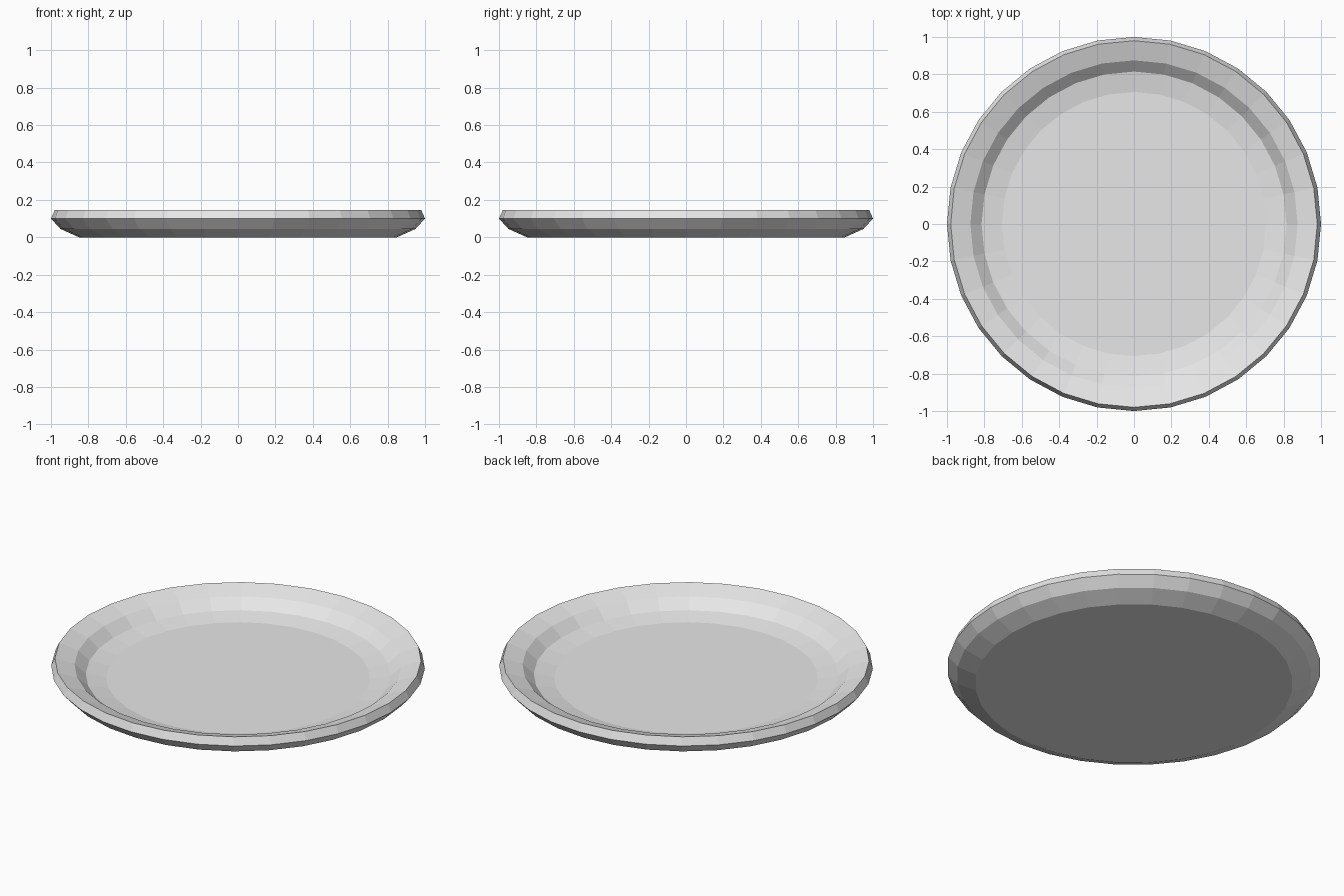
import bpy, bmesh
from math import cos, sin, tau

cube = bpy.data.objects.get("Cube")
if cube:
    bpy.data.objects.remove(cube, do_unlink=True)

SIDES = 32

# Plate glaze
glaze = bpy.data.materials.new("light grey glaze")
glaze.use_nodes = True
GREY = (0.8, 0.8, 0.8, 1)
glaze.diffuse_color = GREY
glaze.node_tree.nodes["Principled BSDF"].inputs["Base Color"].default_value = GREY

# Cross-section (radius, height) from the underside, over the rim, to the well
profile = [(0.85, 0), (0.95, 0.045), (1, 0.1), (0.98, 0.145),
           (0.875, 0.11), (0.815, 0.056), (0.706, 0.036)]

# Turn the cross-section into faceted bands, capped by the base and the well
bm = bmesh.new()
rings = [[bm.verts.new((r * cos(tau * i / SIDES), r * sin(tau * i / SIDES), z))
          for i in range(SIDES)] for r, z in profile]
for low, high in zip(rings, rings[1:]):
    for i in range(SIDES):
        j = (i + 1) % SIDES
        bm.faces.new((low[i], low[j], high[j], high[i]))
bm.faces.new(rings[0][::-1])
bm.faces.new(rings[-1])
bmesh.ops.recalc_face_normals(bm, faces=bm.faces)

mesh = bpy.data.meshes.new("plate")
bm.to_mesh(mesh)
bm.free()
mesh.materials.append(glaze)
plate = bpy.data.objects.new("plate", mesh)
bpy.context.collection.objects.link(plate)
